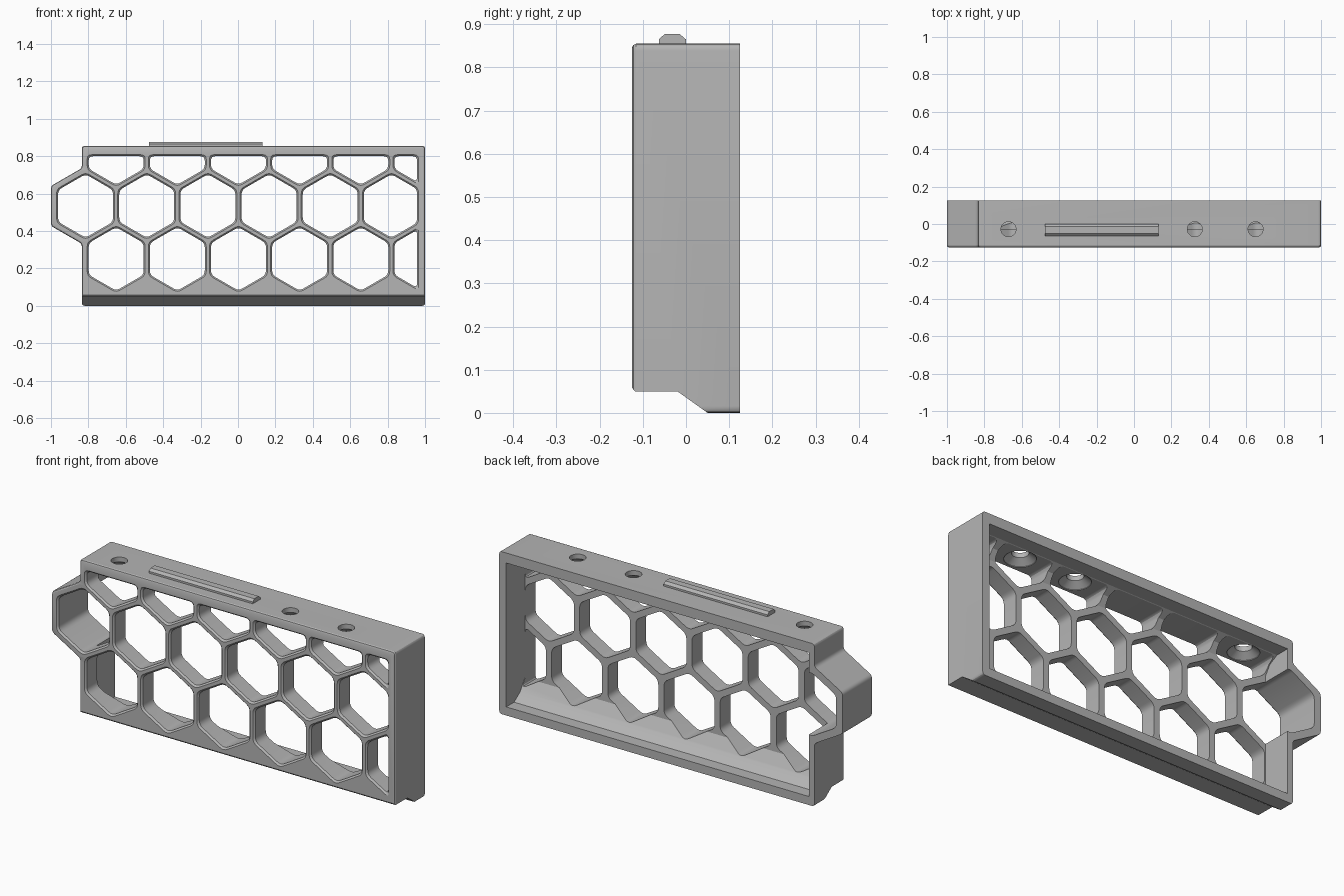
import bpy, bmesh, math
from mathutils import Vector

if "Cube" in bpy.data.objects:
    bpy.data.objects.remove(bpy.data.objects["Cube"])

grey = bpy.data.materials.new("light_grey")
grey.use_nodes = True
grey.diffuse_color = (0.46, 0.46, 0.46, 1)
grey.node_tree.nodes["Principled BSDF"].inputs["Base Color"].default_value = grey.diffuse_color

FRONT, BACK = -0.125, 0.125
WEB_BACK = -0.03
PITCH = 0.327
APOTHEM = 0.147
MID_Z = 0.534
ROW = PITCH * math.sqrt(3) / 2
FIRST_X = -0.815
CEILING, INNER_RIGHT = 0.80, 0.957


def hexagon(cx, cz, apothem):
    r = apothem / math.cos(math.pi / 6)
    return [Vector((cx + r * math.sin(k * math.pi / 3), cz + r * math.cos(k * math.pi / 3)))
            for k in range(6)]


def clip(poly, axis, limit):
    """Keep the part of a polygon below a limit on one axis."""
    out = []
    for i, b in enumerate(poly):
        a = poly[i - 1]
        if (a[axis] <= limit) != (b[axis] <= limit):
            out.append(a.lerp(b, (limit - a[axis]) / (b[axis] - a[axis])))
        if b[axis] <= limit:
            out.append(b)
    return out


def offset(poly, d):
    """Move each edge of a clockwise polygon outward by d."""
    out = []
    for i, p in enumerate(poly):
        a = (p - poly[i - 1]).normalized()
        b = (poly[(i + 1) % len(poly)] - p).normalized()
        na, nb = Vector((-a.y, a.x)), Vector((-b.y, b.x))
        out.append(p + (na + nb) * d / (1 + na.dot(nb)))
    return out


def rounded(poly, t, steps=4):
    out = []
    for i, p in enumerate(poly):
        a = p + (poly[i - 1] - p).normalized() * t
        b = p + (poly[(i + 1) % len(poly)] - p).normalized() * t
        for s in range(steps + 1):
            u = s / steps
            out.append(a.lerp(p, u).lerp(p.lerp(b, u), u))
    return out


def loft(bm, rings):
    """Skin matching rings of points and cap both ends."""
    rows = [[bm.verts.new(p) for p in ring] for ring in rings]
    n = len(rows[0])
    for lo, hi in zip(rows, rows[1:]):
        for i in range(n):
            j = (i + 1) % n
            bm.faces.new((lo[i], lo[j], hi[j], hi[i]))
    bm.faces.new(rows[0][::-1])
    bm.faces.new(rows[-1])


def make(name, lofts):
    bm = bmesh.new()
    for rings in lofts:
        loft(bm, rings)
    bmesh.ops.recalc_face_normals(bm, faces=bm.faces)
    mesh = bpy.data.meshes.new(name)
    bm.to_mesh(mesh)
    bm.free()
    mesh.materials.append(grey)
    ob = bpy.data.objects.new(name, mesh)
    bpy.context.collection.objects.link(ob)
    return ob


def depth_rings(poly, t, stations):
    """Rings along y from (y, outward offset) stations."""
    return [[(p.x, y, p.y) for p in rounded(offset(poly, d), t)] for y, d in stations]


def bar(profile, x0, x1):
    return [[(x, y, z) for y, z in profile] for x in (x0, x1)]


def cut(body, cutter):
    cutter.hide_render = True
    mod = body.modifiers.new("cut", "BOOLEAN")
    mod.operation, mod.solver, mod.object = "DIFFERENCE", "EXACT", cutter
    bpy.context.view_layer.objects.active = body
    bpy.ops.object.modifier_apply(modifier=mod.name)
    bpy.data.objects.remove(cutter)


# Solid block with a half-hexagon bulge on one end, softened at the front
LEFT, RIGHT, TOP = -0.835, 1.0, 0.855
bulge = 0.185
dz = bulge / math.sqrt(3)
join = dz + (LEFT + 1) / math.sqrt(3)
outline = [Vector(p) for p in (
    (LEFT, 0), (LEFT, MID_Z - join), (-1, MID_Z - dz), (-1, MID_Z + dz),
    (LEFT, MID_Z + join), (LEFT, TOP), (RIGHT, TOP), (RIGHT, 0))]
frame = make("honeycomb_frame", [depth_rings(
    outline, 0.016, [(FRONT, -0.009), (FRONT + 0.003, -0.003), (FRONT + 0.009, 0), (BACK, 0)])])

# Stepped and sloped underside
cut(frame, make("underside_cutter", [bar(
    [(-0.3, -0.1), (0.19, -0.1), (-0.02, 0.05), (-0.118, 0.05), (-0.127, 0.06), (-0.3, 0.06)],
    -1.2, 1.2)]))

# Hollow back, with sloped webs above and below
cut(frame, make("cavity_cutter", [bar(
    [(WEB_BACK, 0.73), (0.0, 0.775), (0.05, 0.802), (0.2, 0.802), (0.2, 0.045),
     (0.06, 0.045), (0.01, 0.08), (WEB_BACK, 0.14)], -0.804, 0.959)]))

# Honeycomb openings with chamfered front edges
cells = []
for row in (-1, 0, 1):
    shift = PITCH / 2 if row else 0
    for k in range(6):
        cell = hexagon(FIRST_X + shift + k * PITCH, MID_Z + row * ROW, APOTHEM)
        cell = clip(clip(cell, 0, INNER_RIGHT), 1, CEILING)
        cells.append(depth_rings(cell, 0.024, [
            (FRONT - 0.01, 0.01), (FRONT, 0.008), (FRONT + 0.009, 0), (0.2, 0)]))
cut(frame, make("cell_cutter", cells))

# Countersunk screw holes through the top
holes = []
for x in (-0.671, 0.325, 0.65):
    holes.append([[(x + r * math.cos(a * math.pi / 16), -0.028 + r * math.sin(a * math.pi / 16), z)
                   for a in range(32)]
                  for r, z in ((0.075, 0.77), (0.075, 0.803), (0.04, 0.83), (0.04, 0.9))])
cut(frame, make("screw_hole_cutter", holes))

# Locating rail on the top
rail = make("top_rail", [bar(
    [(-0.063, 0.85), (-0.063, 0.865), (-0.05, 0.877), (-0.014, 0.877), (0, 0.865), (0, 0.85)],
    -0.475, 0.13)])

for ob in (frame, rail):
    bpy.ops.object.select_all(action="DESELECT")
    ob.select_set(True)
    bpy.context.view_layer.objects.active = ob
    bpy.ops.object.shade_smooth_by_angle(angle=math.radians(25))
